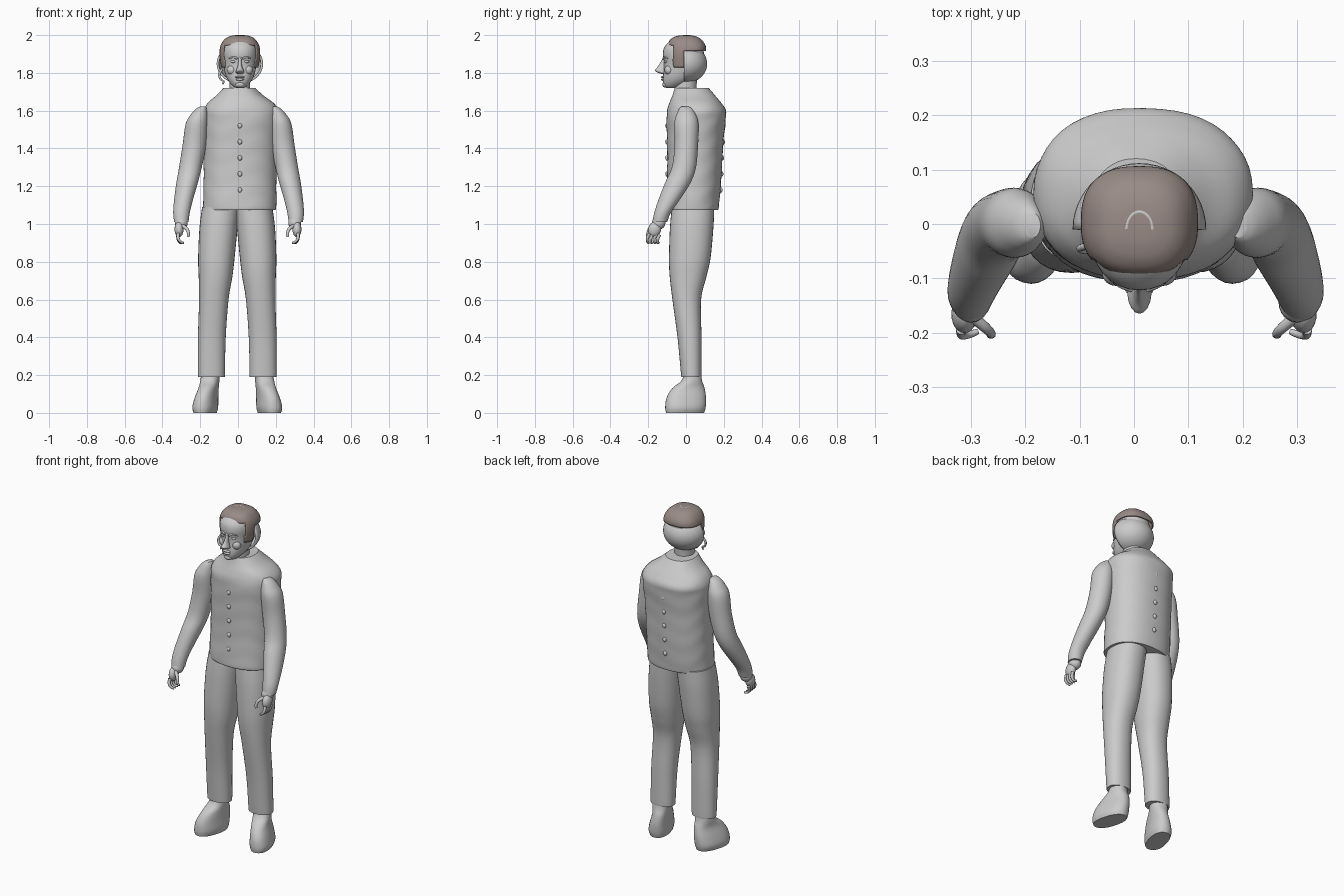
import bpy, bmesh, math
from mathutils import Vector, Matrix

if "Cube" in bpy.data.objects:
    bpy.data.objects.remove(bpy.data.objects["Cube"])


def material(name, rgb):
    m = bpy.data.materials.new(name)
    m.use_nodes = True
    m.diffuse_color = (*rgb, 1)
    m.node_tree.nodes["Principled BSDF"].inputs["Base Color"].default_value = (*rgb, 1)
    return m


GREY = material("plain grey", (0.6, 0.6, 0.6))
BROWN = material("hair brown", (0.32, 0.26, 0.24))
CX = 0.01  # body axis


def finish(name, bm, mat, angle=40):
    bmesh.ops.recalc_face_normals(bm, faces=bm.faces)
    me = bpy.data.meshes.new(name)
    bm.to_mesh(me)
    bm.free()
    ob = bpy.data.objects.new(name, me)
    bpy.context.collection.objects.link(ob)
    me.materials.append(mat)
    bpy.ops.object.select_all(action="DESELECT")
    ob.select_set(True)
    bpy.context.view_layer.objects.active = ob
    bpy.ops.object.shade_smooth_by_angle(angle=math.radians(angle))
    return ob


def spline(rows, steps):
    """Smooth interpolation through rows of numbers."""
    out = []
    for i in range(len(rows) - 1):
        a, b, c, d = (rows[max(0, min(j, len(rows) - 1))] for j in range(i - 1, i + 3))
        for s in range(steps):
            t = s / steps
            out.append([q + t / 2 * (r - p + t * (2*p - 5*q + 4*r - w + t * (3*(q - r) + w - p)))
                        for p, q, r, w in zip(a, b, c, d)])
    return out + [list(rows[-1])]


def loft(name, rows, mat, sides=32, power=2.0, steps=4, side=1, shift=0, turn=0, wrinkle=0):
    """Rows are z, x min, x max, y min, y max; side -1 mirrors in x."""
    bm = bmesh.new()
    rings = []
    for z, x0, x1, y0, y1 in spline(rows, steps):
        ring = []
        mid = Vector(((x0 + x1) / 2, (y0 + y1) / 2, z))
        for k in range(sides):
            a = math.tau * k / sides
            c, s = math.cos(a), math.sin(a)
            f = 1 + wrinkle * math.sin(z * 55 + 2 * math.cos(3 * a))
            p = Vector(((x1 - x0) / 2 * f * math.copysign(abs(c) ** (2 / power), c),
                        (y1 - y0) / 2 * f * math.copysign(abs(s) ** (2 / power), s), 0))
            p = mid + Matrix.Rotation(turn, 3, "Z") @ p
            ring.append(bm.verts.new((p.x * side + shift, p.y, p.z)))
        rings.append(ring)
    for lo, hi in zip(rings, rings[1:]):
        for k in range(sides):
            j = (k + 1) % sides
            bm.faces.new((lo[k], lo[j], hi[j], hi[k]))
    bm.faces.new(rings[0])
    bm.faces.new(rings[-1])
    return finish(name, bm, mat)


def ball(name, loc, size, mat, keep=None, segs=24, tilt=0):
    """Ellipsoid, optionally keeping only faces whose centre passes a rule."""
    bm = bmesh.new()
    bmesh.ops.create_uvsphere(bm, u_segments=segs, v_segments=segs // 2, radius=1)
    bm.transform(Matrix.Translation(loc) @ Matrix.Rotation(tilt, 4, "X") @ Matrix.Diagonal((*size, 1)))
    if keep:
        gone = [f for f in bm.faces if not keep(f.calc_center_median())]
        bmesh.ops.delete(bm, geom=gone, context="FACES")
    return finish(name, bm, mat)


def tube(name, pts, radius, mat, taper=0.6):
    cu = bpy.data.curves.new(name, "CURVE")
    cu.dimensions = "3D"
    cu.bevel_depth = radius
    cu.bevel_resolution = 3
    cu.use_fill_caps = True
    sp = cu.splines.new("POLY")
    path = spline(pts, 4)
    sp.points.add(len(path) - 1)
    for i, (p, q) in enumerate(zip(sp.points, path)):
        p.co = (*q, 1)
        p.radius = 1 + (taper - 1) * i / (len(path) - 1)
    sp.use_smooth = True
    ob = bpy.data.objects.new(name, cu)
    bpy.context.collection.objects.link(ob)
    cu.materials.append(mat)
    return ob


# Sleeveless jacket with button bumps front and back
loft("jacket", [(1.075, -.18, .2, -.105, .17), (1.1, -.184, .203, -.108, .175),
                (1.25, -.182, .203, -.1, .188), (1.42, -.182, .207, -.1, .197),
                (1.55, -.184, .216, -.103, .21), (1.6, -.183, .215, -.1, .212),
                (1.64, -.16, .19, -.088, .187), (1.68, -.115, .135, -.073, .155),
                (1.72, -.078, .09, -.06, .12)],
     GREY, sides=48, power=2.25, steps=6, wrinkle=0.006)
for i in range(5):
    z = 1.18 + i * 0.085
    ball("front_button", (CX, -.101, z), (.012, .009, .014), GREY, segs=12)
    ball("back_button", (CX, .185 + i * .004, z), (.012, .009, .014), GREY, segs=12)

# Limbs, mirrored from the left side
for side, word, off in ((1, "left", -.008), (-1, "right", 0)):
    loft(word + "_trouser_leg",
         [(.19, .07, .212, -.025, .082), (.22, .069, .213, -.028, .083),
          (.4, .065, .212, -.045, .082), (.6, .05, .206, -.072, .08),
          (.72, .03, .208, -.086, .108), (.82, .018, .211, -.09, .13),
          (.98, .002, .204, -.085, .145), (1.09, -.01, .19, -.075, .15)],
         GREY, power=2.2, steps=5, side=side, shift=off)
    loft(word + "_boot",
         [(0, .12, .228, -.108, .098), (.03, .112, .235, -.112, .106),
          (.08, .112, .222, -.105, .108), (.13, .108, .204, -.075, .1),
          (.17, .1, .198, -.025, .085), (.22, .095, .192, -.005, .075)],
         GREY, power=2.3, side=side, shift=off, turn=.28)
    sh = .012 if side > 0 else 0
    loft(word + "_sleeve",
         [(1.01, .262, .338, -.178, -.1), (1.06, .255, .343, -.168, -.08),
          (1.13, .238, .338, -.145, -.032), (1.22, .212, .326, -.11, .025),
          (1.3, .192, .312, -.075, .053), (1.42, .168, .293, -.06, .064),
          (1.53, .16, .277, -.062, .066), (1.58, .16, .25, -.05, .052),
          (1.61, .165, .222, -.036, .034), (1.622, .172, .2, -.025, .02)],
         GREY, side=side, shift=sh * .5 if side > 0 else 0)

    # Hand: wrist, palm, curled fingers and thumb
    ball(word + "_wrist", (side * .3, -.145, 1.005), (.034, .036, .035), GREY)
    ball(word + "_palm", (side * .312, -.166, .972), (.024, .034, .042), GREY, tilt=-.3)
    for i in range(4):
        y = -.198 + i * .018
        z = .95 - i * .002
        tube(word + "_finger", [(side * .318, y + .004, z), (side * .317, y - .006, z - .025),
                                (side * .305, y - .006, z - .043), (side * .288, y, z - .052 + i * .003)],
             .0095, GREY)
    tube(word + "_thumb", [(side * .295, -.172, .99), (side * .272, -.192, .975),
                           (side * .262, -.202, .95), (side * .265, -.204, .932)], .011, GREY)

# Neck and head
loft("neck", [(1.67, -.05, .07, -.06, .06), (1.71, -.044, .064, -.06, .055),
              (1.78, -.045, .065, -.06, .06)], GREY)
loft("head", [(1.72, -.008, .028, -.102, -.06), (1.728, -.025, .045, -.114, -.03),
              (1.75, -.046, .066, -.122, .02), (1.78, -.063, .083, -.122, .06),
              (1.82, -.074, .094, -.117, .085), (1.86, -.079, .099, -.117, .095),
              (1.9, -.082, .102, -.122, .095), (1.935, -.078, .098, -.115, .088),
              (1.965, -.063, .083, -.09, .07), (1.983, -.042, .062, -.06, .048),
              (1.992, -.015, .035, -.025, .02)], GREY, power=2.15)
loft("nose", [(1.795, -.004, .024, -.13, -.1), (1.802, -.012, .032, -.15, -.1),
              (1.814, -.01, .03, -.165, -.1), (1.835, -.002, .022, -.148, -.1),
              (1.865, .002, .018, -.13, -.1), (1.885, .002, .018, -.122, -.1)],
     GREY, sides=16)
ball("upper_lip", (CX, -.122, 1.778), (.026, .011, .006), GREY, segs=16)
ball("lower_lip", (CX, -.122, 1.765), (.022, .011, .007), GREY, segs=16)
ball("chin", (CX, -.108, 1.738), (.026, .018, .016), GREY, segs=16)
for s in (-1, 1):
    ball("eye", (CX + s * .034, -.104, 1.86), (.016, .012, .008), GREY, segs=16)
    ball("cheek", (CX + s * .043, -.09, 1.815), (.026, .024, .026), GREY, segs=16)
    tube("eyebrow", [(CX + s * .014, -.12, 1.876), (CX + s * .036, -.112, 1.883),
                     (CX + s * .058, -.095, 1.876)], .006, GREY)

# Rounded shell behind the ears, open at the front
shell = ball("head_back_shell", (CX, -.01, 1.848), (.123, .122, .105), GREY,
             keep=lambda c: c.y > -.01 and c.z < 1.935, segs=48)
shell.modifiers.new("thickness", "SOLIDIFY").thickness = .012


# Cropped hair with sideburns reaching down in front of the shell
def hair_rule(c):
    if c.y > -.008:
        return c.z > 1.915
    if c.y > -.068:
        return c.z > 1.825
    return c.z > 1.945


hair = loft("hair", [(1.8, -.083, .103, -.08, .08), (1.85, -.092, .112, -.092, .1),
                     (1.9, -.098, .118, -.097, .105), (1.94, -.094, .114, -.096, .105),
                     (1.97, -.078, .098, -.088, .088), (1.988, -.058, .078, -.068, .066),
                     (1.997, -.034, .054, -.04, .038), (1.9995, -.012, .032, -.012, .012)],
            BROWN, sides=64, power=2.5, steps=5)
bm = bmesh.new()
bm.from_mesh(hair.data)
bmesh.ops.delete(bm, geom=[f for f in bm.faces if not hair_rule(f.calc_center_median())], context="FACES")
bm.to_mesh(hair.data)
bm.free()
hair.modifiers.new("thickness", "SOLIDIFY").thickness = .008

# Bare crescent on the crown and a loose curl by the right ear
tube("crown_patch", [(CX + .024 * math.cos(a * .52), -.01 + .032 * math.sin(a * .52), 1.995)
                     for a in range(7)], .005, GREY, taper=1)
tube("loose_curl", [(-.085, -.04, 1.82), (-.1, -.045, 1.79), (-.09, -.05, 1.765),
                    (-.075, -.05, 1.755), (-.082, -.05, 1.74)], .007, GREY)
